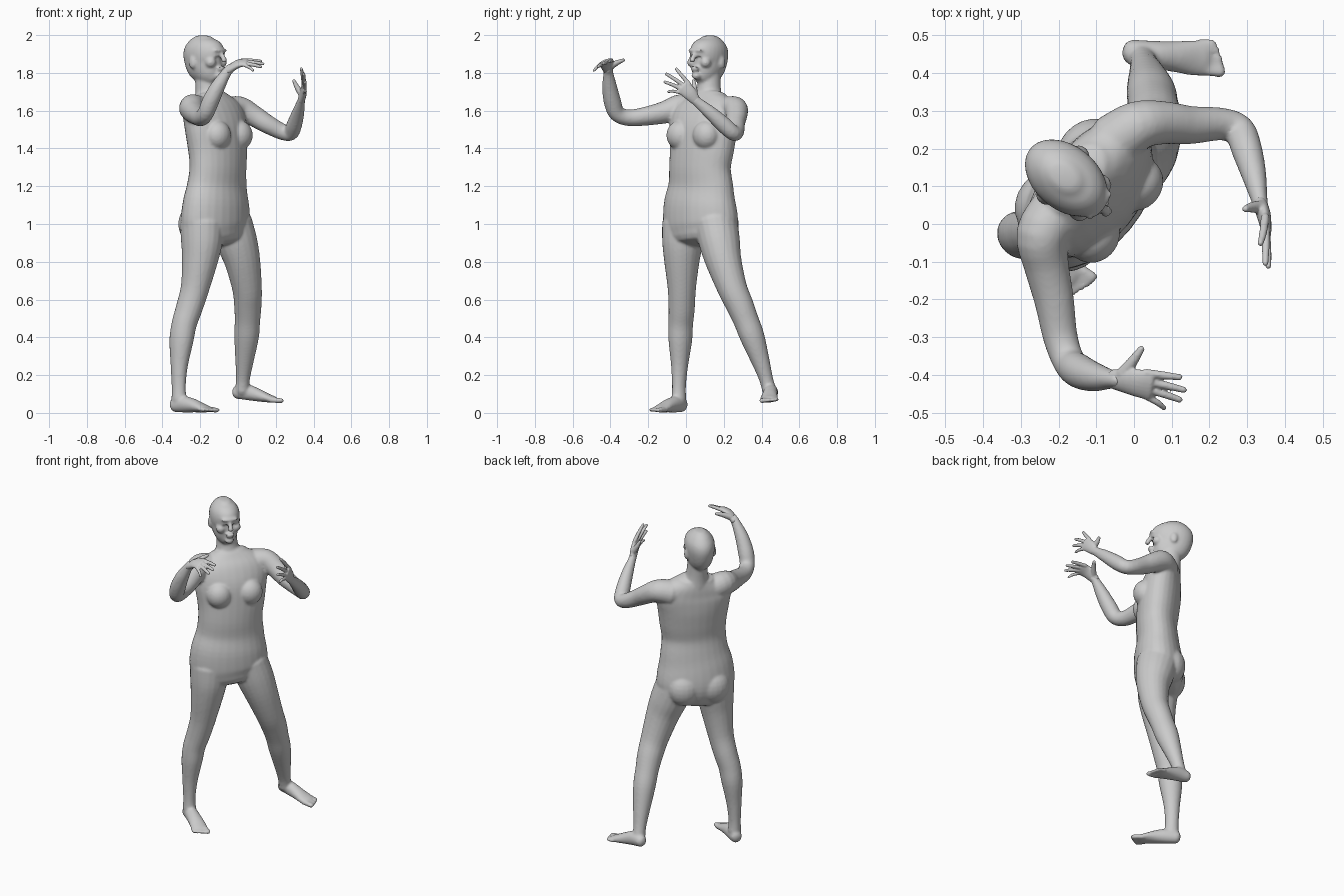
import bpy, bmesh, math
from mathutils import Vector as V, Matrix

LAT = V((0.64, 0.77, 0)).normalized()     # towards the figure's left side
FWD = V((0.77, -0.64, 0)).normalized()    # the way the figure faces
UP = V((0, 0, 1))


def loft(bm, secs, side, n=20, steps=4, cap=0.8):
    """Smooth tube through sections (centre, half width along side, half depth)."""
    pts = [(V(c), a, b) for c, a, b in secs]
    side = V(side)

    def mix(p0, p1, p2, p3, t):
        return (p1 * 2 + (p2 - p0) * t + (p0 * 2 - p1 * 5 + p2 * 4 - p3) * t * t
                + (p1 * 3 - p0 - p2 * 3 + p3) * t ** 3) * 0.5
    dense = []
    for i in range(len(pts) - 1):
        q = [pts[max(i - 1, 0)], pts[i], pts[i + 1], pts[min(i + 2, len(pts) - 1)]]
        for k in range(steps):
            dense.append(tuple(mix(*[s[j] for s in q], k / steps) for j in range(3)))
    dense.append(pts[-1])
    tan = [(dense[min(i + 1, len(dense) - 1)][0] - dense[max(i - 1, 0)][0]).normalized()
           for i in range(len(dense))]
    rings = [(c, a, b, t) for (c, a, b), t in zip(dense, tan)]

    def dome(ring, sign):
        c, a, b, t = ring
        r = min(a, b) * cap
        return [(c + t * sign * r * math.sin(w), a * math.cos(w), b * math.cos(w), t)
                for w in (0.5, 0.95, 1.35)]
    rings = dome(rings[0], -1)[::-1] + rings + dome(rings[-1], 1)
    loops = []
    for c, a, b, t in rings:
        u = (side - t * side.dot(t)).normalized()
        v = t.cross(u)
        loops.append([bm.verts.new(c + u * a * math.cos(w) + v * b * math.sin(w))
                      for w in (2 * math.pi * k / n for k in range(n))])
    for p, q in zip(loops, loops[1:]):
        for k in range(n):
            bm.faces.new((p[k], p[(k + 1) % n], q[(k + 1) % n], q[k]))
    bm.faces.new(loops[0][::-1])
    bm.faces.new(loops[-1])


def blob(bm, c, l, f, z):
    """Ellipsoid aligned with the body."""
    m = Matrix((LAT * l, FWD * f, UP * z)).transposed().to_4x4()
    bmesh.ops.create_uvsphere(bm, u_segments=20, v_segments=12, radius=1,
                              matrix=Matrix.Translation(c) @ m)


def finish(name, bm, voxel, iterations):
    bmesh.ops.recalc_face_normals(bm, faces=bm.faces)
    me = bpy.data.meshes.new(name)
    bm.to_mesh(me)
    bm.free()
    ob = bpy.data.objects.new(name, me)
    bpy.context.collection.objects.link(ob)
    rm = ob.modifiers.new("fuse", 'REMESH')
    rm.mode = 'VOXEL'
    rm.voxel_size = voxel
    rm.use_smooth_shade = True
    sm = ob.modifiers.new("soften", 'SMOOTH')
    sm.factor = 0.5
    sm.iterations = iterations


def at(c, l, f, z):
    return V((c[0], c[1], 0)) + LAT * l + FWD * f + UP * z


bm = bmesh.new()

# Torso: z, centre x, centre y, half width, half depth
torso = [(0.93, -.11, .078, .20, .125), (1.0, -.12, .078, .228, .142), (1.1, -.117, .074, .222, .138),
         (1.2, -.112, .078, .200, .122), (1.3, -.106, .074, .188, .118), (1.4, -.108, .084, .198, .122),
         (1.5, -.116, .092, .212, .122), (1.58, -.128, .105, .220, .108), (1.635, -.142, .115, .185, .088),
         (1.675, -.152, .12, .115, .072)]
loft(bm, [((x, y, z), a, b) for z, x, y, a, b in torso], LAT, n=28, cap=0.4)
for s in (-1, 1):
    blob(bm, at((-.11, .087), s * .09, .078, 1.47), .075, .068, .078)    # breast
    blob(bm, at((-.12, .078), s * .085, -.07, 1.0), .098, .082, .105)    # buttock

# Neck
loft(bm, [((-.152, .118, 1.65), .085, .075), ((-.162, .122, 1.72), .062, .064),
          ((-.172, .126, 1.83), .058, .064)], LAT)

# Head: z, forward shift, half width, half depth
H = (-.18, .122)
head = [(1.765, .078, .034, .040), (1.785, .058, .056, .068), (1.815, .032, .070, .095),
        (1.85, .008, .079, .116), (1.9, .0, .085, .124), (1.94, -.004, .079, .113),
        (1.97, -.006, .060, .085), (1.987, -.006, .040, .055)]
loft(bm, [(at(H, 0, f, z), a, b) for z, f, a, b in head], LAT, n=28, cap=0.3)
# Face: nose, brow, lips, chin, cheeks, ears
loft(bm, [(at(H, 0, .115, 1.91), .010, .012), (at(H, 0, .130, 1.885), .012, .014),
          (at(H, 0, .140, 1.866), .018, .015)], LAT, n=12)
blob(bm, at(H, 0, .112, 1.919), .052, .018, .011)
blob(bm, at(H, 0, .122, 1.828), .027, .015, .007)
blob(bm, at(H, 0, .120, 1.816), .024, .015, .007)
blob(bm, at(H, 0, .106, 1.785), .026, .024, .020)
for s in (-1, 1):
    blob(bm, at(H, s * .045, .082, 1.855), .028, .030, .028)
    blob(bm, at(H, s * .083, -.012, 1.855), .011, .022, .033)

# Arms: shoulder to wrist
right_arm = [((-.205, .03, 1.60), .075, .075), ((-.243, -.03, 1.615), .070, .072),
             ((-.232, -.11, 1.592), .060, .060), ((-.212, -.2, 1.573), .053, .051),
             ((-.195, -.3, 1.562), .046, .044), ((-.172, -.365, 1.585), .043, .043),
             ((-.145, -.39, 1.65), .045, .046), ((-.105, -.405, 1.73), .038, .039),
             ((-.062, -.411, 1.80), .027, .026), ((-.04, -.413, 1.825), .026, .022)]
left_arm = [((-.05, .22, 1.60), .075, .075), ((.012, .262, 1.61), .064, .066),
            ((.08, .268, 1.575), .058, .056), ((.15, .262, 1.532), .052, .049),
            ((.23, .265, 1.49), .044, .043), ((.278, .25, 1.482), .041, .041),
            ((.298, .20, 1.525), .043, .041), ((.318, .13, 1.588), .036, .033),
            ((.332, .065, 1.642), .027, .022), ((.337, .045, 1.66), .027, .020)]
loft(bm, right_arm, (1, 0, 0))
loft(bm, left_arm, (0, .7, .7))

# Legs: hip to ankle
right_leg = [((-.19, -.01, 1.0), .115, .12), ((-.192, -.018, .9), .106, .112), ((-.203, -.022, .8), .092, .096),
             ((-.228, -.022, .66), .074, .077), ((-.26, -.023, .55), .068, .072), ((-.285, -.028, .47), .064, .068),
             ((-.300, -.030, .38), .060, .066), ((-.311, -.034, .25), .044, .047), ((-.314, -.037, .14), .035, .039),
             ((-.312, -.038, .07), .038, .042)]
left_leg = [((-.04, .16, 1.0), .112, .12), ((-.005, .178, .9), .108, .110), ((.024, .2, .8), .096, .094),
            ((.048, .245, .66), .080, .078), ((.052, .285, .57), .074, .072), ((.050, .318, .49), .067, .068),
            ((.045, .352, .4), .064, .066), ((.034, .396, .27), .048, .048), ((.026, .424, .18), .037, .037),
            ((.022, .44, .12), .037, .038)]
loft(bm, right_leg, LAT)
loft(bm, left_leg, LAT)


def foot(path, medial):
    """Foot body plus five toes; medial points to the big-toe side."""
    loft(bm, path, medial, cap=0.7)
    end, m = V(path[-1][0]), V(medial).normalized()
    d = (end - V(path[1][0]))
    d.z = -.01
    d.normalize()
    for k in range(5):
        r = .015 if k == 0 else .0105
        p = end + m * (.032 - .0185 * k) - UP * .002
        length = (.042, .042, .036, .028, .018)[k]
        loft(bm, [(p - d * .02, r, r), (p + d * length * .5, r, r), (p + d * length, r, r * .9)],
             m, n=10, steps=2)


foot([((-.335, -.022, .042), .034, .038), ((-.29, -.052, .046), .038, .044), ((-.235, -.092, .038), .042, .036),
      ((-.19, -.124, .026), .047, .024), ((-.162, -.144, .019), .044, .017)], (.6, .8, 0))
foot([((-.008, .456, .108), .033, .034), ((.045, .449, .11), .037, .042), ((.105, .444, .094), .041, .034),
      ((.16, .44, .078), .048, .023), ((.192, .438, .071), .046, .017)], (-.05, -1, -.05))
finish("body", bm, .0075, 5)


def hand(name, palm, side, tips, thumb):
    """Palm slab, four fingers spread along side, and a thumb path."""
    hb = bmesh.new()
    side = V(side).normalized()
    loft(hb, palm, side, cap=0.6)
    end = V(palm[-1][0])
    for k, tip in enumerate(tips):
        base, tip = end + side * (.033 - .022 * k), V(tip)
        r = .0115 if k < 3 else .0095
        loft(hb, [(base + (end - V(palm[-2][0])) * -.3, r, r), (base.lerp(tip, .5), r * .92, r * .92),
                  (tip, r * .75, r * .7)], side, n=10)
    loft(hb, [(p, r, r) for p, r in zip(thumb, (.019, .014, .009))], side.cross(V((.3, .2, .9))), n=10)
    finish(name, hb, .004, 3)


hand("right_hand",
     [((-.055, -.411, 1.812), .027, .021), ((0, -.42, 1.848), .038, .019), ((.045, -.428, 1.856), .042, .014)],
     (0, .93, .36),
     [(.122, -.406, 1.862), (.134, -.44, 1.848), (.122, -.466, 1.832), (.08, -.488, 1.812)],
     [(-.03, -.398, 1.835), (-.002, -.362, 1.855), (.02, -.33, 1.868)])
hand("left_hand",
     [((.335, .05, 1.655), .027, .019), ((.345, .02, 1.692), .037, .018), ((.351, -.018, 1.728), .041, .013)],
     (-.05, .76, .65),
     [(.335, -.052, 1.822), (.348, -.105, 1.795), (.356, -.113, 1.752), (.358, -.095, 1.70)],
     [(.338, .045, 1.685), (.312, .044, 1.725), (.295, .04, 1.76)])
